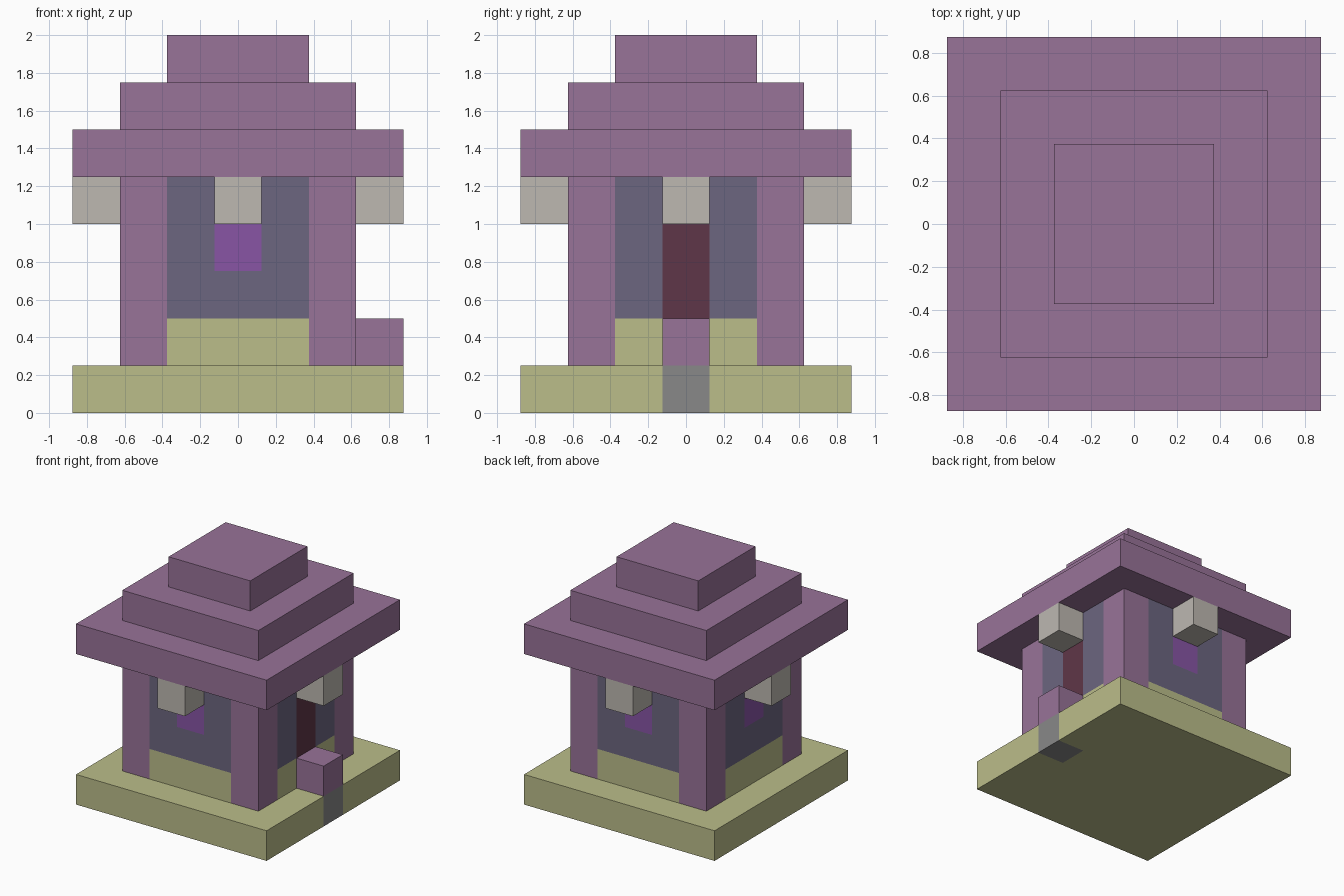
import bpy
import bmesh
from mathutils import Vector

cube = bpy.data.objects.get("Cube")
if cube:
    bpy.data.objects.remove(cube, do_unlink=True)

U = 0.25  # one block


def material(name, rgb):
    lin = [(c / 255 / 12.92) if c < 11 else ((c / 255 + 0.055) / 1.055) ** 2.4 for c in rgb]
    m = bpy.data.materials.new(name)
    m.use_nodes = True
    m.diffuse_color = (*lin, 1)
    m.node_tree.nodes["Principled BSDF"].inputs["Base Color"].default_value = (*lin, 1)
    return m


PLUM = material("plum", (152, 115, 152))
OLIVE = material("pale_olive", (187, 189, 138))
SLATE = material("slate", (108, 102, 128))
STONE = material("warm_stone", (189, 184, 177))
VIOLET = material("violet_glass", (136, 85, 165))
MAROON = material("maroon", (95, 54, 72))
GREY = material("grey", (136, 136, 136))


def block(name, size, centre, mats, cuts=(), rule=None):
    """Box in block units, optionally cut by (axis, offset) planes and coloured by a rule."""
    bm = bmesh.new()
    bmesh.ops.create_cube(bm, size=1)
    for v in bm.verts:
        v.co = Vector(a * s + c for a, s, c in zip(v.co, size, centre)) * U
    for axis, offset in cuts:
        normal = Vector((0, 0, 0))
        normal[axis] = 1
        bmesh.ops.bisect_plane(bm, geom=bm.verts[:] + bm.edges[:] + bm.faces[:],
                               plane_co=normal * offset * U, plane_no=normal)
    if rule:
        for f in bm.faces:
            f.material_index = mats.index(rule(f.calc_center_median() / U, f.normal))
    mesh = bpy.data.meshes.new(name)
    bm.to_mesh(mesh)
    bm.free()
    for m in mats:
        mesh.materials.append(m)
    obj = bpy.data.objects.new(name, mesh)
    bpy.context.collection.objects.link(obj)
    return obj


# Base slab with one grey paving block below the doorstep
def base_rule(c, n):
    return GREY if c.x > 2.5 and abs(c.y) < 0.5 else OLIVE


block("base", (7, 7, 1), (0, 0, 0.5), [OLIVE, GREY],
      [(0, 2.5), (1, -0.5), (1, 0.5)], base_rule)


# Body: corner pillars, olive lower course, slate walls, windows and door
def body_rule(c, n):
    if abs(n.z) > 0.5:
        return SLATE
    along = abs(c.y if abs(n.x) > 0.5 else c.x)
    door_side = n.x > 0.5
    if along > 1.5:
        return PLUM
    if c.z < 2:
        return OLIVE
    if along < 0.5 and c.z < 4:
        if door_side:
            return MAROON
        if c.z > 3:
            return VIOLET
    return SLATE


body_cuts = [(axis, o) for axis in (0, 1) for o in (-1.5, -0.5, 0.5, 1.5)]
body_cuts += [(2, z) for z in (2, 3, 4)]
block("body", (5, 5, 4), (0, 0, 3), [PLUM, OLIVE, SLATE, VIOLET, MAROON],
      body_cuts, body_rule)

# Doorstep
block("doorstep", (1, 1, 1), (3, 0, 1.5), [PLUM])

# Stone lamp under the eaves on each side
for side, x, y in (("front", 0, -3), ("back", 0, 3), ("left", 3, 0), ("right", -3, 0)):
    block("lamp_" + side, (1, 1, 1), (x, y, 4.5), [STONE])

# Stepped roof
for tier, width in enumerate((7, 5, 3)):
    block("roof_tier_%d" % (tier + 1), (width, width, 1), (0, 0, 5.5 + tier), [PLUM])
